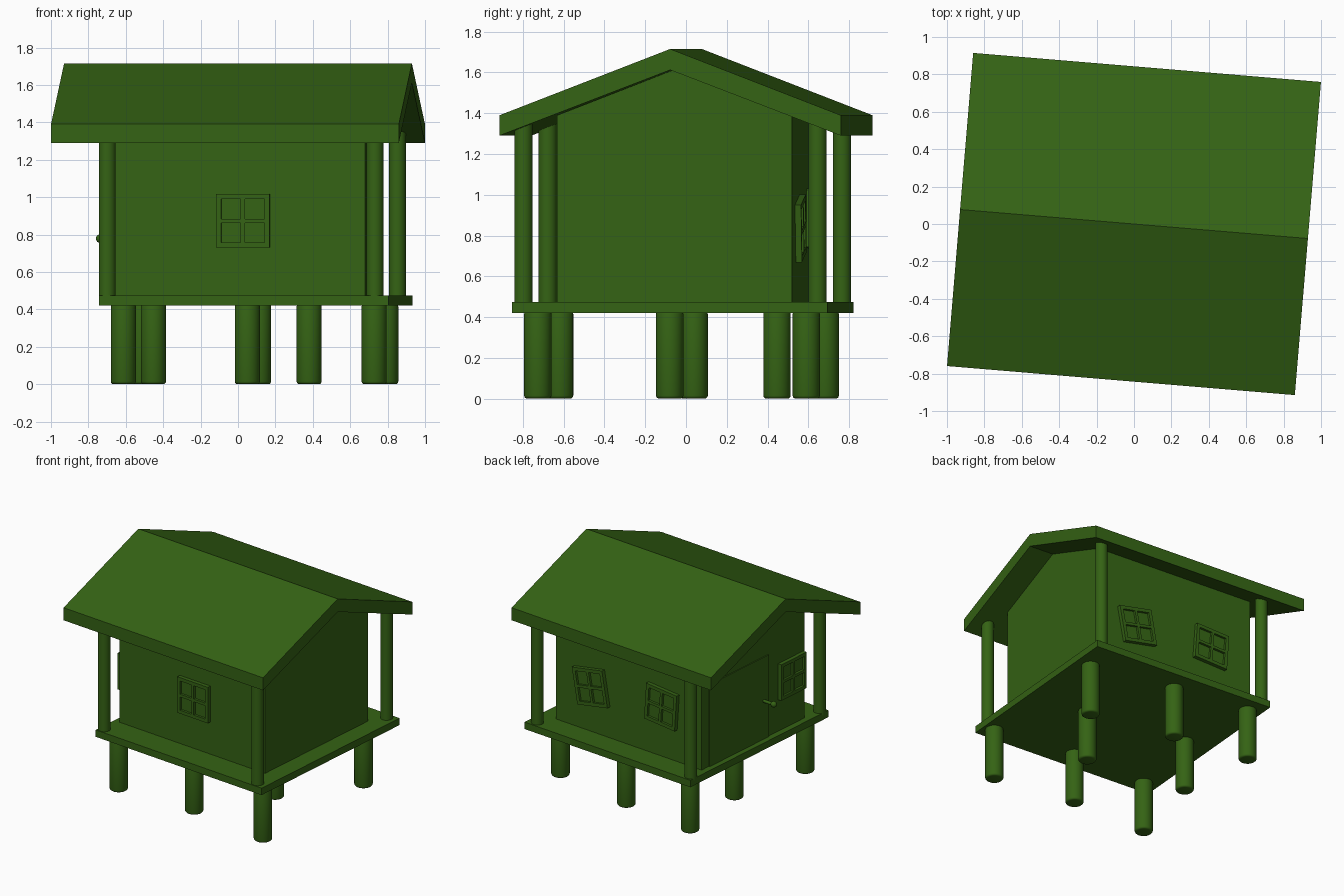
import bpy, bmesh, math
from mathutils import Matrix, Vector

if "Cube" in bpy.data.objects:
    bpy.data.objects.remove(bpy.data.objects["Cube"])

# Single green material
green = bpy.data.materials.new("green")
green.diffuse_color = (0.035, 0.125, 0.007, 1)
green.use_nodes = True
green.node_tree.nodes["Principled BSDF"].inputs["Base Color"].default_value = green.diffuse_color

# The whole hut is turned slightly about the vertical
TURN = Matrix.Rotation(math.radians(-4.77), 4, 'Z')


def finish(name, bm, matrix=TURN, smooth=False):
    bmesh.ops.recalc_face_normals(bm, faces=bm.faces)
    me = bpy.data.meshes.new(name)
    bm.to_mesh(me)
    bm.free()
    me.transform(matrix)
    ob = bpy.data.objects.new(name, me)
    me.materials.append(green)
    bpy.context.collection.objects.link(ob)
    if smooth:
        bpy.ops.object.select_all(action='DESELECT')
        ob.select_set(True)
        bpy.context.view_layer.objects.active = ob
        bpy.ops.object.shade_smooth_by_angle(angle=math.radians(35))
    return ob


def add_box(bm, x0, x1, y0, y1, z0, z1):
    m = Matrix.Translation(((x0 + x1) / 2, (y0 + y1) / 2, (z0 + z1) / 2))
    bmesh.ops.create_cube(bm, size=1, matrix=m @ Matrix.Diagonal((x1 - x0, y1 - y0, z1 - z0, 1)))


def box(name, *dims):
    bm = bmesh.new()
    add_box(bm, *dims)
    return finish(name, bm)


def prism(name, profile, x0, x1):
    bm = bmesh.new()
    face = bm.faces.new([bm.verts.new((x0, y, z)) for y, z in profile])
    new = bmesh.ops.extrude_face_region(bm, geom=[face])["geom"]
    bmesh.ops.translate(bm, vec=(x1 - x0, 0, 0),
                        verts=[v for v in new if isinstance(v, bmesh.types.BMVert)])
    return finish(name, bm)


def cylinder(name, x, y, z0, z1, r, matrix=TURN, bevel=0.0):
    bm = bmesh.new()
    bmesh.ops.create_cone(bm, cap_ends=True, segments=32, radius1=r, radius2=r, depth=z1 - z0,
                          matrix=Matrix.Translation((x, y, (z0 + z1) / 2)))
    if bevel:
        rim = [e for e in bm.edges if abs(e.verts[0].co.z - e.verts[1].co.z) < 1e-5]
        bmesh.ops.bevel(bm, geom=rim, offset=bevel, segments=3, profile=0.5, affect='EDGES')
    return finish(name, bm, matrix, True)


def window(name, location, facing, tilt=0):
    # Built facing -y, then turned to its wall
    bm = bmesh.new()
    h, border, bar, d = 0.143, 0.027, 0.011, 0.03
    for s in (-1, 1):
        lo, hi = sorted((s * h, s * (h - border)))
        add_box(bm, lo, hi, -d, 0.01, -h, h)
        add_box(bm, -h + border, h - border, -d, 0.01, lo, hi)
        lo, hi = sorted((s * bar, s * (h - border)))
        add_box(bm, lo, hi, -d, 0.01, -bar, bar)
    add_box(bm, -bar, bar, -d, 0.01, -h + border, h - border)
    add_box(bm, -h + border, h - border, -0.012, 0.01, -h + border, h - border)
    m = (TURN @ Matrix.Translation(location) @ Matrix.Rotation(math.radians(facing), 4, 'Z')
         @ Matrix.Rotation(math.radians(-tilt), 4, 'Y'))
    return finish(name, bm, m)


# Stilts, placed irregularly under the deck
stilts = [(-0.613, -0.62), (0.728, -0.727), (0.79, 0.446), (-0.515, 0.683),
          (0.38, -0.08), (0.05, -0.62), (-0.452, 0.04), (0.11, 0.59)]
for i, (x, y) in enumerate(stilts):
    cylinder(f"stilt_{i + 1}", x, y, 0, 0.43, 0.067, Matrix.Identity(4), 0.015)

# Deck
box("deck", -0.68, 0.872, -0.783, 0.769, 0.42, 0.475)

# Corner posts holding the roof
for sx, nx in ((-1, "left"), (1, "right")):
    for sy, ny in ((-1, "front"), (1, "back")):
        cylinder(f"{ny}_{nx}_post", 0.078 + sx * 0.718, -0.01 + sy * 0.724, 0.46, 1.36, 0.045)

# Gabled cabin body
prism("cabin", [(-0.573, 0.47), (0.583, 0.47), (0.583, 1.386), (0, 1.612), (-0.573, 1.39)],
      -0.631, 0.73)

# Gabled roof slab
prism("roof", [(-0.84, 1.29), (-0.84, 1.39), (0, 1.715), (0.84, 1.39), (0.84, 1.29), (0, 1.612)],
      -0.933, 0.933)

# Windows, two of them hung crooked
window("front_window", (0.076, -0.573, 0.873), 0)
window("left_window", (-0.631, -0.42, 0.868), -90)
window("back_window_right", (0.392, 0.583, 0.835), 180, 10.5)
window("back_window_left", (-0.27, 0.583, 0.877), 180, -4)

# Door on the left wall
box("door", -0.638, -0.6, -0.168, 0.5, 0.475, 1.125)

# Door knob: stem and ball
bm = bmesh.new()
bmesh.ops.create_cone(bm, cap_ends=True, segments=16, radius1=0.012, radius2=0.012, depth=0.1,
                      matrix=Matrix.Translation((-0.68, -0.11, 0.778)) @ Matrix.Rotation(math.pi / 2, 4, 'Y'))
bmesh.ops.create_uvsphere(bm, u_segments=20, v_segments=12, radius=0.023,
                          matrix=Matrix.Translation((-0.73, -0.11, 0.778)))
finish("door_knob", bm, TURN, True)
